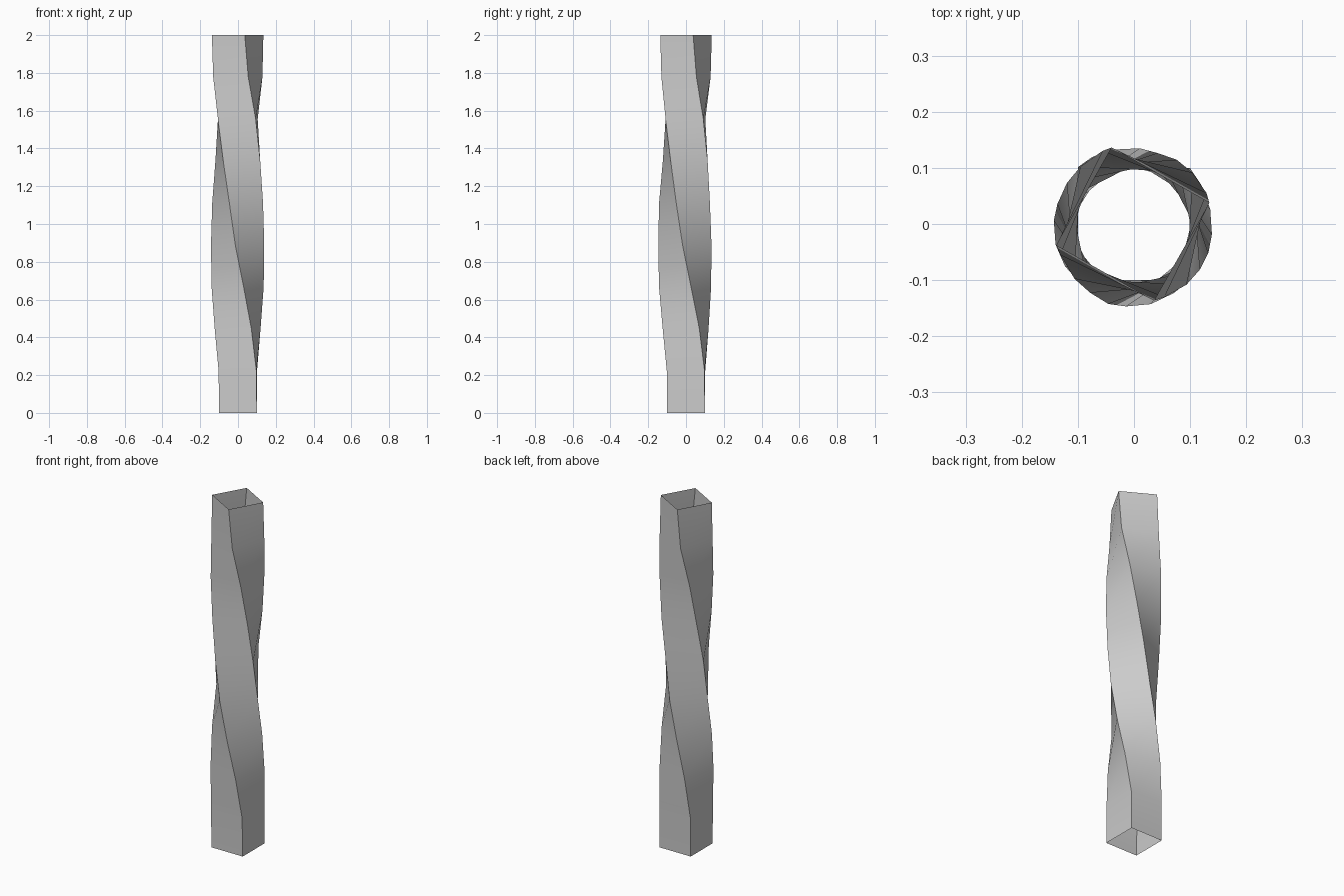
import bpy, bmesh
from math import sin, cos, radians, sqrt

if "Cube" in bpy.data.objects:
    bpy.data.objects.remove(bpy.data.objects["Cube"])

HEIGHT = 2.0
RADIUS = 0.1 * sqrt(2)   # corner distance of a 0.2 wide square
# per ring: clockwise twist in degrees, small sideways drift in x and y
RINGS = [(0, 0, 0), (1, -.001, 0), (14, -.002, -.002), (32, -.002, -.005),
         (50, -.002, -.006), (63, -.002, -.008), (78, -.001, -.004),
         (93, -.001, -.003), (112, -.001, 0), (119.5, -.002, 0)]

# open-ended twisted square tube
bm = bmesh.new()
rows = []
for i, (twist, dx, dy) in enumerate(RINGS):
    z = HEIGHT * i / (len(RINGS) - 1)
    angles = [radians(45 + 90 * k - twist) for k in range(4)]
    rows.append([bm.verts.new((RADIUS * cos(a) + dx, RADIUS * sin(a) + dy, z))
                 for a in angles])
for low, high in zip(rows, rows[1:]):
    for k in range(4):
        n = (k + 1) % 4
        bm.faces.new((low[k], low[n], high[n], high[k]))

mesh = bpy.data.meshes.new("twisted_square_tube")
bm.to_mesh(mesh)
bm.free()
tube = bpy.data.objects.new("twisted_square_tube", mesh)
bpy.context.collection.objects.link(tube)

# smooth along the length, sharp at the four corners
bpy.context.view_layer.objects.active = tube
tube.select_set(True)
bpy.ops.object.shade_smooth_by_angle(angle=radians(40))
